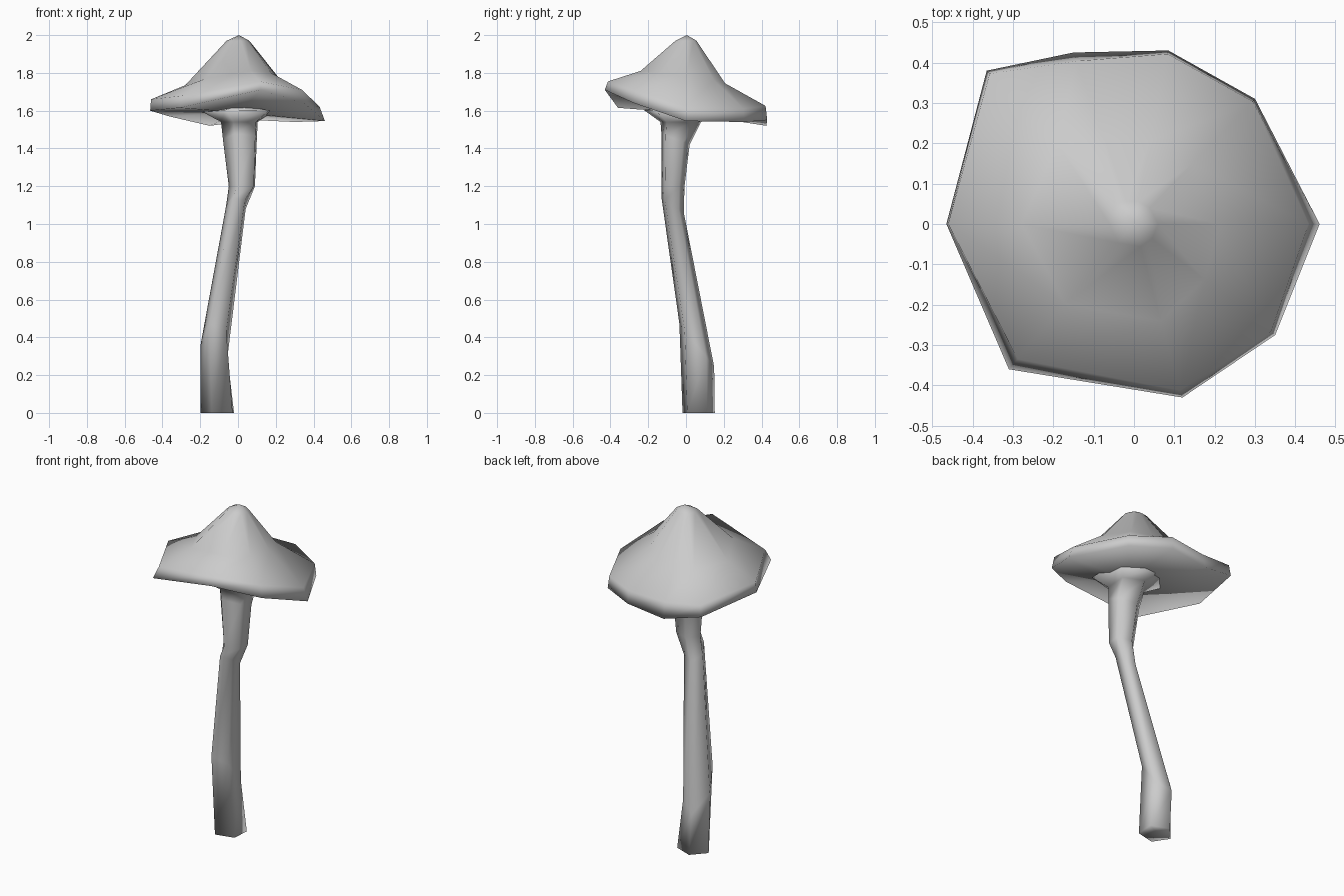
import bpy
from mathutils import Vector
from math import cos, sin, tau, radians

cube = bpy.data.objects.get("Cube")
if cube:
    bpy.data.objects.remove(cube, do_unlink=True)

grey = bpy.data.materials.new("plain grey")
grey.use_nodes = True
COLOUR = (0.6, 0.6, 0.6, 1)
grey.diffuse_color = COLOUR
grey.node_tree.nodes["Principled BSDF"].inputs["Base Color"].default_value = COLOUR


def loft(name, rings, start, end):
    """Skin equal rings of points, close both ends with a fan, shade smooth."""
    n = len(rings[0])
    verts = [p for ring in rings for p in ring] + [start, end]
    first, last = len(verts) - 2, len(verts) - 1
    top = (len(rings) - 1) * n
    faces = []
    for i in range(n):
        j = (i + 1) % n
        for r in range(len(rings) - 1):
            a, b = r * n, (r + 1) * n
            faces.append((a + i, a + j, b + j, b + i))
        faces.append((first, j, i))
        faces.append((top + i, top + j, last))
    mesh = bpy.data.meshes.new(name)
    mesh.from_pydata(verts, [], faces)
    mesh.materials.append(grey)
    mesh.shade_smooth()
    obj = bpy.data.objects.new(name, mesh)
    bpy.context.collection.objects.link(obj)


# Crooked five-sided stem: centre x, centre y, height, half width, half depth, tilt
stem_path = [
    (-.103, .065, 0, .097, .09, 0),
    (-.122, .055, .36, .078, .097, -.12),
    (-.007, -.072, 1.1, .056, .062, -.04),
    (.026, -.07, 1.2, .075, .064, 0),
    (.017, -.057, 1.45, .097, .079, -.03),
    (.015, -.03, 1.54, .105, .113, 0),
    (.01, -.02, 1.595, .2, .22, -.01),
]
SIDES = 5
angles = [radians(-40) + tau * k / SIDES for k in range(SIDES)]
stem_rings = [
    [Vector((x + w * cos(a), y + d * sin(a), z + tilt * sin(a))) for a in angles]
    for x, y, z, w, d, tilt in stem_path
]
loft("stem", stem_rings, Vector((-.103, .065, .01)), Vector((.01, -.03, 1.63)))

# Uneven cap, one row per corner:
# x, y, lower lip height, upper lip height, lip inset, shoulder scale, shoulder height
corners = [
    (.46, 0, 1.545, 1.62, .94, .46, 1.78),
    (.30, .31, 1.54, 1.61, .98, .48, 1.76),
    (.085, .43, 1.55, 1.625, .98, .48, 1.745),
    (-.15, .425, 1.52, 1.61, .95, .49, 1.74),
    (-.365, .38, 1.57, 1.635, .98, .52, 1.735),
    (-.465, 0, 1.6, 1.66, .99, .6, 1.735),
    (-.31, -.36, 1.615, 1.68, .93, .55, 1.77),
    (.12, -.43, 1.71, 1.755, .96, .56, 1.81),
    (.35, -.275, 1.64, 1.71, .97, .5, 1.8),
]
lower_lip, upper_lip, shoulder, crown = [], [], [], []
for x, y, low, high, inset, scale, height in corners:
    lower_lip.append(Vector((x, y, low)))
    upper_lip.append(Vector((x * inset, y * inset, high)))
    shoulder.append(Vector((x * scale, y * scale, height)))
    crown.append(Vector((x * .13, y * .13, 1.97)))
loft("cap", [lower_lip, upper_lip, shoulder, crown],
     Vector((.01, -.03, 1.59)), Vector((.005, .005, 2)))
